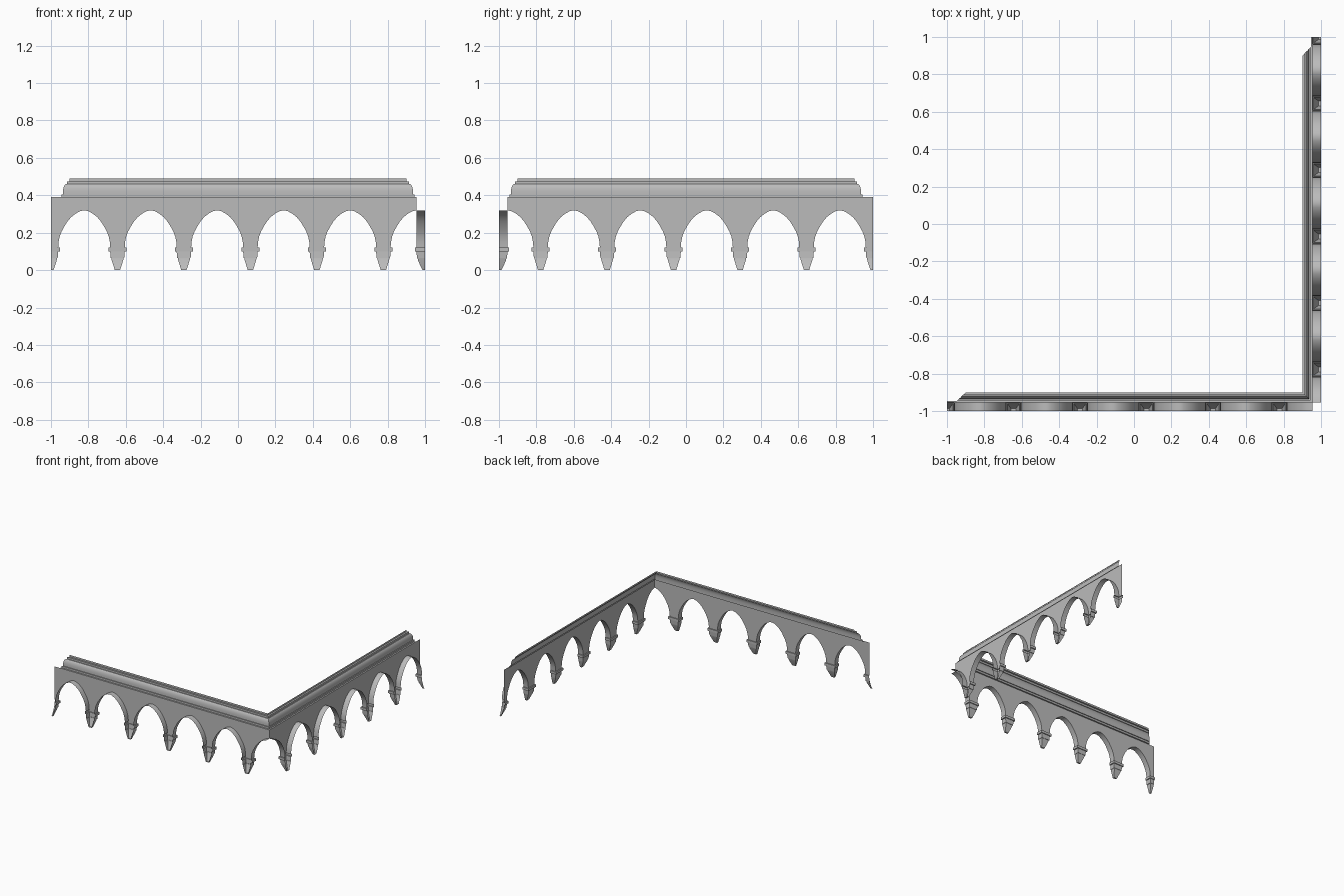
import bpy
import bmesh
import math
from mathutils import Vector

cube = bpy.data.objects.get("Cube")
if cube:
    bpy.data.objects.remove(cube, do_unlink=True)

stone = bpy.data.materials.new("grey stone")
stone.use_nodes = True
GREY = (0.5, 0.5, 0.5, 1)
stone.diffuse_color = GREY
stone.node_tree.nodes["Principled BSDF"].inputs["Base Color"].default_value = GREY

DEPTH = 0.045               # depth of the arch reveals
INNER = 1 - DEPTH           # distance of the wall plane from the centre
BAY = (1 + INNER) / 5.5     # five and a half bays on each wing
WALL_TOP = 0.39
SPRING = 0.12

# Half arch: distance from the crown, height
arch = [(0.139, SPRING), (0.137, 0.15), (0.131, 0.18), (0.121, 0.206), (0.107, 0.232),
        (0.09, 0.259), (0.07, 0.283), (0.046, 0.302), (0.022, 0.315), (0, 0.32)]
arch = [(BAY / 2 - d, z) for d, z in arch]
NECK = arch[0][0]

# Corbel steps: half width, depth, height
corbel = [(NECK, DEPTH, SPRING), (0.048, 0.053, SPRING), (0.048, 0.053, 0.1),
          (0.039, 0.046, 0.1), (0.036, 0.043, 0.064), (0.033, 0.04, 0.064),
          (0.03, 0.037, 0.05), (0.014, 0.014, 0), (0, 0, 0)]

# Cornice profile: distance from the centre, height
cornice = [(INNER, WALL_TOP), (0.943, WALL_TOP), (0.943, 0.405), (0.936, 0.405),
           (0.936, 0.425), (0.933, 0.44), (0.928, 0.452), (0.92, 0.46), (0.914, 0.46),
           (0.914, 0.475), (0.9, 0.475), (0.9, 0.49)]


def loft(bm, lines, flip):
    """Bridge successive lines of points with quads."""
    rows = [[bm.verts.new(p) for p in line] for line in lines]
    for a, b in zip(rows, rows[1:]):
        for i in range(len(a) - 1):
            quad = [a[i], a[i + 1], b[i + 1], b[i]]
            bm.faces.new(quad[::-1] if flip else quad)


def finish(name, bm):
    bmesh.ops.remove_doubles(bm, verts=bm.verts, dist=0.0001)
    bmesh.ops.dissolve_degenerate(bm, edges=bm.edges, dist=0.0001)
    mesh = bpy.data.meshes.new(name)
    bm.to_mesh(mesh)
    bm.free()
    mesh.materials.append(stone)
    obj = bpy.data.objects.new(name, mesh)
    bpy.context.collection.objects.link(obj)
    bpy.ops.object.select_all(action="DESELECT")
    obj.select_set(True)
    bpy.context.view_layer.objects.active = obj
    bpy.ops.object.shade_smooth_by_angle(angle=math.radians(30))


def build_wing(side, mirrored):
    def point(x, y, z):
        return Vector((-y, -x, z)) if mirrored else Vector((x, y, z))

    wall, reveals, corbels, crown = (bmesh.new() for _ in range(4))
    for half in range(11):
        # Alternate half bays run right and left from each corbel
        sign = -1 if half % 2 else 1
        centre = -1 + BAY * ((half + 1) // 2)
        flip = (sign < 0) != mirrored

        def at(u, d, z):
            return point(centre + sign * u, -1 + d, z)

        edge = [(0, SPRING)] + arch
        loft(wall, [[at(u, DEPTH, z) for u, z in edge],
                    [at(u, DEPTH, WALL_TOP) for u, z in edge]], not flip)
        loft(reveals, [[at(u, d, z) for u, z in arch] for d in (DEPTH, 0)], flip)
        loft(corbels, [[at(0, d, z), at(w, d, z), at(w, 0, z)]
                       for w, d, z in corbel], flip)

    # Cornice mitred at both ends
    loft(crown, [[point(s * r, -r, z) for r, z in cornice] for s in (-1, 1)], mirrored)

    finish(side + "_arcade_wall", wall)
    finish(side + "_arch_reveals", reveals)
    finish(side + "_corbels", corbels)
    finish(side + "_cornice", crown)


build_wing("front", False)
build_wing("side", True)
